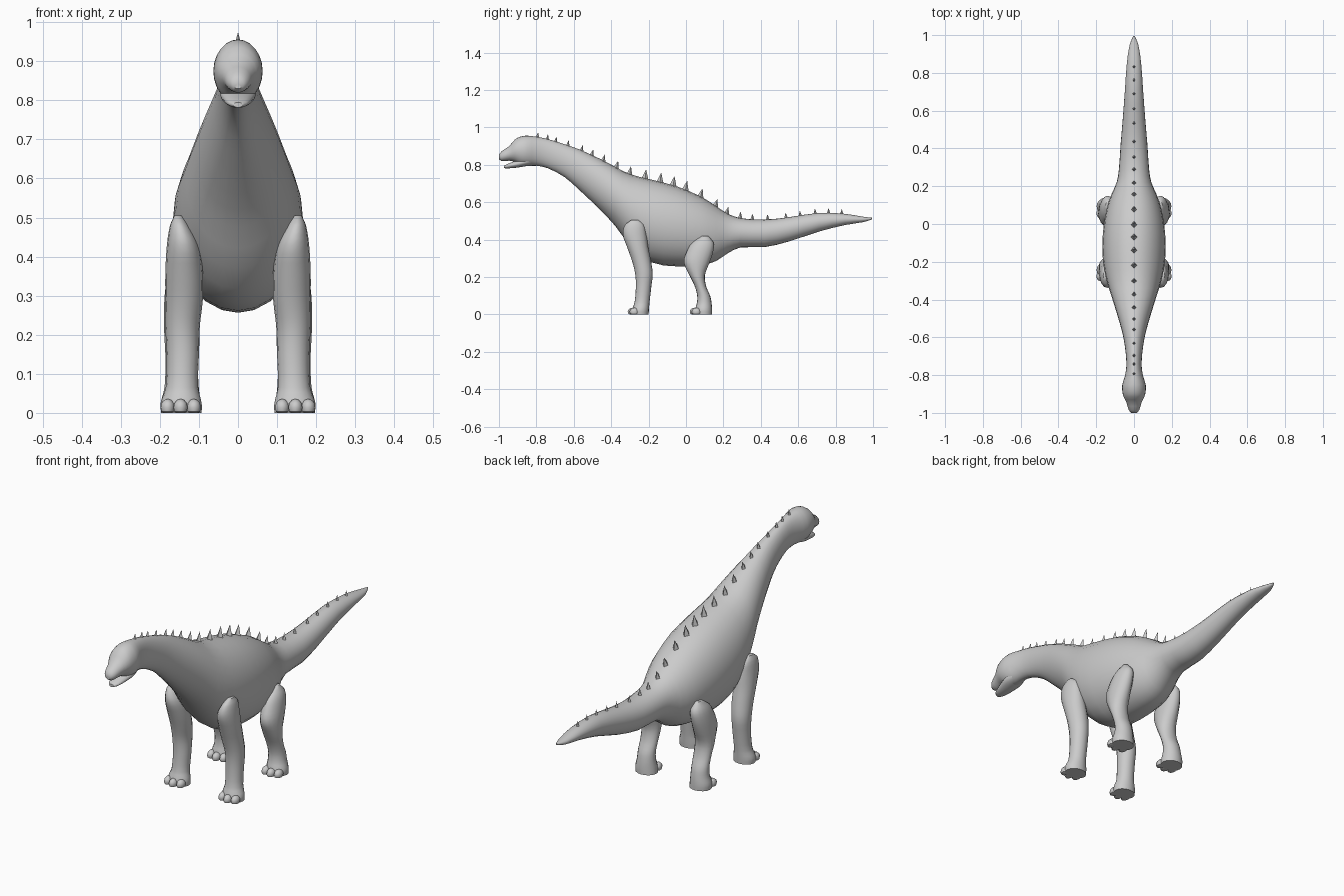
import bpy, bmesh, math
from mathutils import Vector

if "Cube" in bpy.data.objects:
    bpy.data.objects.remove(bpy.data.objects["Cube"])

skin = bpy.data.materials.new("grey_skin")
skin.diffuse_color = (0.6, 0.6, 0.6, 1)
skin.use_nodes = True
skin.node_tree.nodes["Principled BSDF"].inputs["Base Color"].default_value = skin.diffuse_color


def finish(name, bm, smooth=True):
    bmesh.ops.recalc_face_normals(bm, faces=bm.faces)
    me = bpy.data.meshes.new(name)
    bm.to_mesh(me)
    bm.free()
    ob = bpy.data.objects.new(name, me)
    bpy.context.collection.objects.link(ob)
    me.materials.append(skin)
    if smooth:
        bpy.ops.object.select_all(action='DESELECT')
        ob.select_set(True)
        bpy.context.view_layer.objects.active = ob
        bpy.ops.object.shade_smooth_by_angle(angle=math.radians(50))
    return ob


def spline(rows, steps):
    """Catmull-Rom through rows of values, parameterised by the first column."""
    out = []
    n = len(rows)

    def slope(i, k):
        a, b = rows[max(i - 1, 0)], rows[min(i + 1, n - 1)]
        return (b[k] - a[k]) / (b[0] - a[0])
    for i in range(n - 1):
        p, q = rows[i], rows[i + 1]
        h = q[0] - p[0]
        for s in range(steps):
            t = s / steps
            row = [p[0] + h * t]
            for k in range(1, len(p)):
                row.append((2*t**3 - 3*t**2 + 1) * p[k] + (t**3 - 2*t**2 + t) * h * slope(i, k)
                           + (3*t**2 - 2*t**3) * q[k] + (t**3 - t**2) * h * slope(i + 1, k))
            out.append(row)
    out.append(list(rows[-1]))
    return out


def loft(bm, rings):
    loops = [[bm.verts.new(p) for p in r] for r in rings]
    for a, b in zip(loops, loops[1:]):
        for i in range(len(a)):
            j = (i + 1) % len(a)
            bm.faces.new((a[i], a[j], b[j], b[i]))
    for end in (loops[0], loops[-1]):
        mid = bm.verts.new(sum((v.co for v in end), Vector()) / len(end))
        for i in range(len(end)):
            bm.faces.new((end[i], end[(i + 1) % len(end)], mid))


def trunk(name, rows, steps, sides=24):
    """Loft along y; each row is y, top z, bottom z, half width."""
    bm = bmesh.new()
    rings = []
    for y, top, bot, w in spline(rows, steps):
        rings.append([(w * math.cos(a), y, (top + bot) / 2 + (top - bot) / 2 * math.sin(a))
                      for a in (2 * math.pi * i / sides for i in range(sides))])
    loft(bm, rings)
    return finish(name, bm)


# Head, neck, torso and tail in one skin
body = [(-1.0, .855, .83, .014), (-.985, .873, .82, .028), (-.945, .9, .822, .04),
        (-.915, .935, .815, .055), (-.885, .951, .798, .062), (-.85, .956, .793, .062),
        (-.80, .95, .795, .047), (-.74, .938, .782, .04), (-.65, .91, .735, .048),
        (-.57, .882, .665, .063), (-.46, .832, .56, .095), (-.38, .79, .475, .12),
        (-.30, .75, .37, .145), (-.19, .722, .28, .165), (-.05, .685, .257, .165),
        (.08, .63, .262, .145), (.16, .58, .285, .118), (.22, .54, .325, .092),
        (.29, .515, .358, .08), (.42, .507, .36, .071), (.55, .52, .39, .06),
        (.71, .543, .443, .048), (.85, .538, .478, .038), (.95, .522, .494, .023),
        (.995, .517, .508, .004)]
trunk("body", body, 2)

# Lower jaw, leaving an open mouth
trunk("lower_jaw", [(-.972, .795, .782, .012), (-.955, .804, .781, .026),
                    (-.91, .822, .784, .038), (-.86, .84, .792, .046),
                    (-.81, .86, .802, .035)], 3, 16)


# Legs: rows of z, y min, y max, inner x, outer x
def leg(name, rows, toe_y, side):
    bm = bmesh.new()
    rings = []
    for z, y0, y1, x0, x1 in spline(rows, 3):
        rings.append([(side * ((x0 + x1) / 2 + (x1 - x0) / 2 * math.cos(a)),
                       (y0 + y1) / 2 + (y1 - y0) / 2 * math.sin(a), z)
                      for a in (2 * math.pi * i / 16 for i in range(16))])
    loft(bm, rings)
    # Rounded toes on the front edge of the foot
    for x, dy in ((.113, .006), (.147, -.004), (.18, .006)):
        geo = bmesh.ops.create_uvsphere(bm, u_segments=10, v_segments=6, radius=1)
        for v in geo["verts"]:
            v.co = Vector((side * (x + v.co.x * .019), toe_y + dy + v.co.y * .026,
                           max(0, .014 + v.co.z * .022)))
    finish(name, bm)


front = [(0, -.285, -.2, .093, .197), (.025, -.288, -.198, .093, .198),
         (.065, -.275, -.195, .102, .185), (.15, -.268, -.185, .1, .183),
         (.22, -.272, -.178, .098, .186), (.29, -.29, -.188, .09, .186),
         (.36, -.315, -.202, .09, .186), (.43, -.338, -.212, .1, .182),
         (.48, -.325, -.226, .125, .174), (.505, -.292, -.255, .143, .163)]
hind = [(0, .05, .14, .093, .197), (.025, .048, .14, .095, .198),
        (.06, .058, .137, .1, .189), (.1, .06, .129, .102, .186),
        (.15, .047, .108, .1, .186), (.21, .018, .101, .098, .189),
        (.28, -.012, .127, .098, .189), (.34, .006, .146, .1, .183),
        (.385, .034, .147, .105, .172), (.42, .085, .118, .125, .15)]
for label, side in (("left", 1), ("right", -1)):
    leg("front_leg_" + label, front, -.282, side)
    leg("hind_leg_" + label, hind, .05, side)

# Row of small four-sided spikes along the spine
fine = spline(body, 8)
spots = (-.79, -.74, -.69, -.63, -.56, -.5, -.44, -.37, -.3, -.22, -.14, -.07,
         0, .08, .16, .22, .29, .36, .44, .53, .61, .69, .76, .83)
bm = bmesh.new()
for y in spots:
    i = min(range(1, len(fine) - 1), key=lambda k: abs(fine[k][0] - y))
    z = fine[i][1]
    along = Vector((0, fine[i+1][0] - fine[i-1][0], fine[i+1][1] - fine[i-1][1])).normalized()
    up = Vector((0, -along.z, along.y))
    size = .5 + .5 * math.exp(-((y + .08) / .38) ** 2)
    base = Vector((0, fine[i][0], z)) - up * .008
    ring = [bm.verts.new(base + o) for o in (along * .021 * size, Vector((.018 * size, 0, 0)),
                                             along * -.021 * size, Vector((-.018 * size, 0, 0)))]
    tip = bm.verts.new(base + (up * .5 + Vector((0, 0, .5))) * (.008 + .05 * size))
    bm.faces.new(ring)
    for k in range(4):
        bm.faces.new((ring[k], ring[(k + 1) % 4], tip))
finish("back_spikes", bm, smooth=False)
